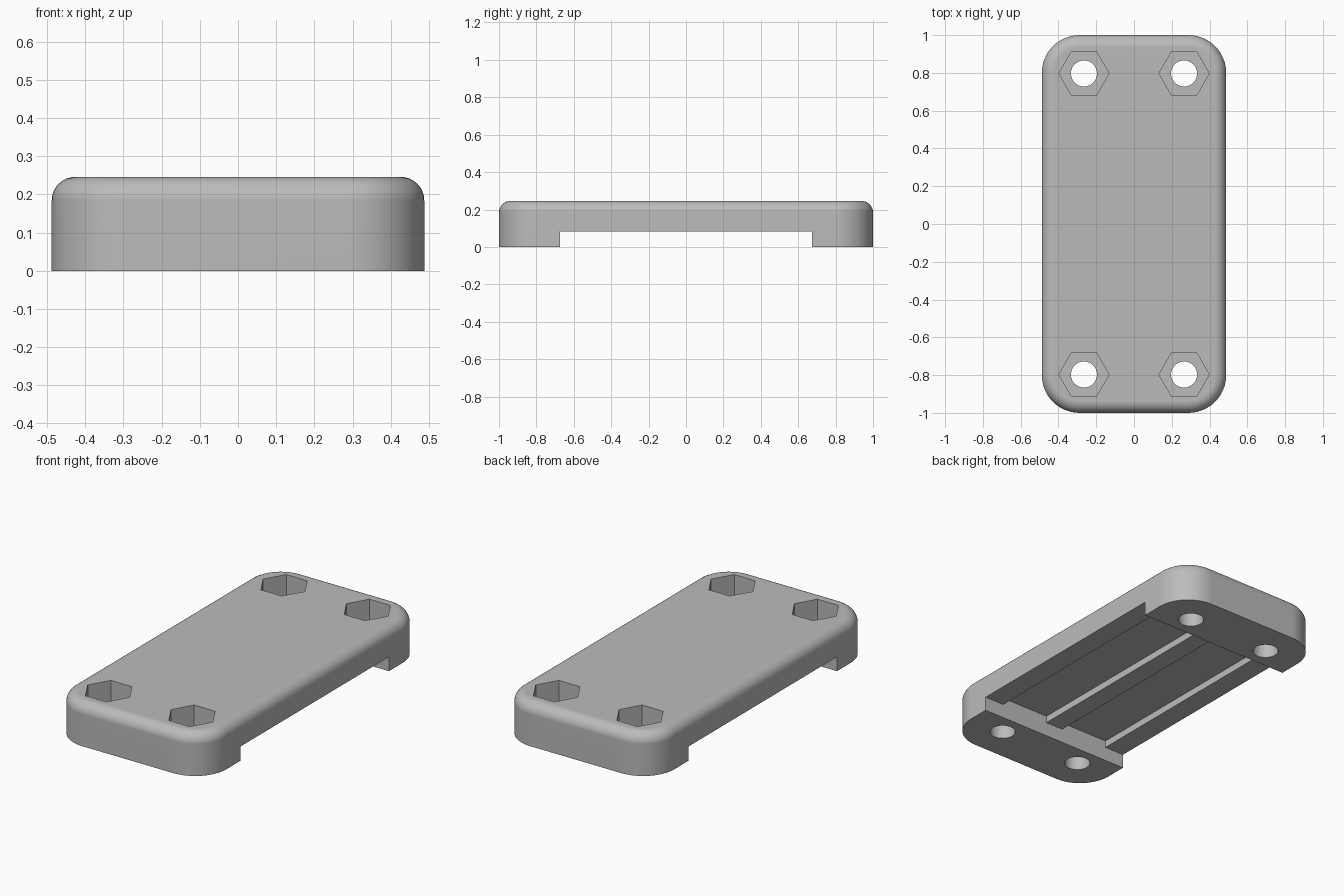
import bpy
import bmesh
import math

if "Cube" in bpy.data.objects:
    bpy.data.objects.remove(bpy.data.objects["Cube"])

HALF_X, HALF_Y, HEIGHT = 0.488, 1.0, 0.246
CORNER, FILLET = 0.2, 0.062
RECESS_Y, RECESS_Z, GROOVE_Z = 0.675, 0.082, 0.122
BOLT_X, BOLT_Y = 0.265, 0.797
POCKET_FLOOR = 0.09

grey = bpy.data.materials.new("plain grey")
grey.use_nodes = True
colour = (0.5, 0.5, 0.5, 1)
grey.diffuse_color = colour
grey.node_tree.nodes["Principled BSDF"].inputs["Base Color"].default_value = colour


def rounded_outline(inset, steps=12):
    """Points of the rounded plan, moved inwards by inset."""
    points = []
    for quarter, (sx, sy) in enumerate([(1, 1), (-1, 1), (-1, -1), (1, -1)]):
        for i in range(steps + 1):
            a = (quarter + i / steps) * math.pi / 2
            r = CORNER - inset
            points.append((sx * (HALF_X - CORNER) + r * math.cos(a),
                           sy * (HALF_Y - CORNER) + r * math.sin(a)))
    return points


def build_plate():
    """Rounded block with a filleted top edge."""
    bm = bmesh.new()
    levels = [(0, 0)]
    for i in range(9):
        a = i / 8 * math.pi / 2
        levels.append((FILLET * (1 - math.cos(a)),
                       HEIGHT - FILLET + FILLET * math.sin(a)))
    rings = [[bm.verts.new((x, y, z)) for x, y in rounded_outline(inset)]
             for inset, z in levels]
    count = len(rings[0])
    for low, high in zip(rings, rings[1:]):
        for i in range(count):
            j = (i + 1) % count
            bm.faces.new((low[i], low[j], high[j], high[i]))
    bm.faces.new(rings[-1])
    bm.faces.new(rings[0][::-1])
    mesh = bpy.data.meshes.new("clamp_plate")
    bm.to_mesh(mesh)
    bm.free()
    mesh.materials.append(grey)
    obj = bpy.data.objects.new("clamp_plate", mesh)
    bpy.context.collection.objects.link(obj)
    return obj


def cut(target, cutter):
    """Subtract the cutter and discard it."""
    cutter.data.materials.append(grey)
    mod = target.modifiers.new("cut", 'BOOLEAN')
    mod.operation = 'DIFFERENCE'
    mod.solver = 'EXACT'
    mod.object = cutter
    bpy.ops.object.select_all(action='DESELECT')
    bpy.context.view_layer.objects.active = target
    target.select_set(True)
    bpy.ops.object.modifier_apply(modifier=mod.name)
    bpy.data.objects.remove(cutter)


def box(x0, x1, y0, y1, z0, z1):
    bpy.ops.mesh.primitive_cube_add(
        size=1, location=((x0 + x1) / 2, (y0 + y1) / 2, (z0 + z1) / 2))
    obj = bpy.context.object
    obj.scale = (x1 - x0, y1 - y0, z1 - z0)
    bpy.ops.object.transform_apply(location=False, rotation=False, scale=True)
    return obj


def prism(sides, radius, x, y, z0, z1):
    bpy.ops.mesh.primitive_cylinder_add(
        vertices=sides, radius=radius, depth=z1 - z0,
        location=(x, y, (z0 + z1) / 2), rotation=(0, 0, math.pi / 2))
    return bpy.context.object


plate = build_plate()

# Wide recess across the underside
cut(plate, box(-1, 1, -RECESS_Y, RECESS_Y, -0.1, RECESS_Z))

# Two lengthwise grooves in the recess ceiling
for x0, x1 in [(-0.363, -0.056), (0.056, 0.363)]:
    cut(plate, box(x0, x1, -RECESS_Y, RECESS_Y, 0.03, GROOVE_Z))

# Bolt holes with hexagonal nut pockets on top
for sx in (-1, 1):
    for sy in (-1, 1):
        x, y = sx * BOLT_X, sy * BOLT_Y
        cut(plate, prism(40, 0.069, x, y, -0.1, 0.4))
        cut(plate, prism(6, 0.133, x, y, POCKET_FLOOR, 0.4))

# Smooth fillets, crisp cut edges, flat broad faces
bpy.ops.object.select_all(action='DESELECT')
bpy.context.view_layer.objects.active = plate
plate.select_set(True)
bpy.ops.object.shade_smooth_by_angle(angle=math.radians(30))
weighted = plate.modifiers.new("flat_face_normals", 'WEIGHTED_NORMAL')
weighted.keep_sharp = True
